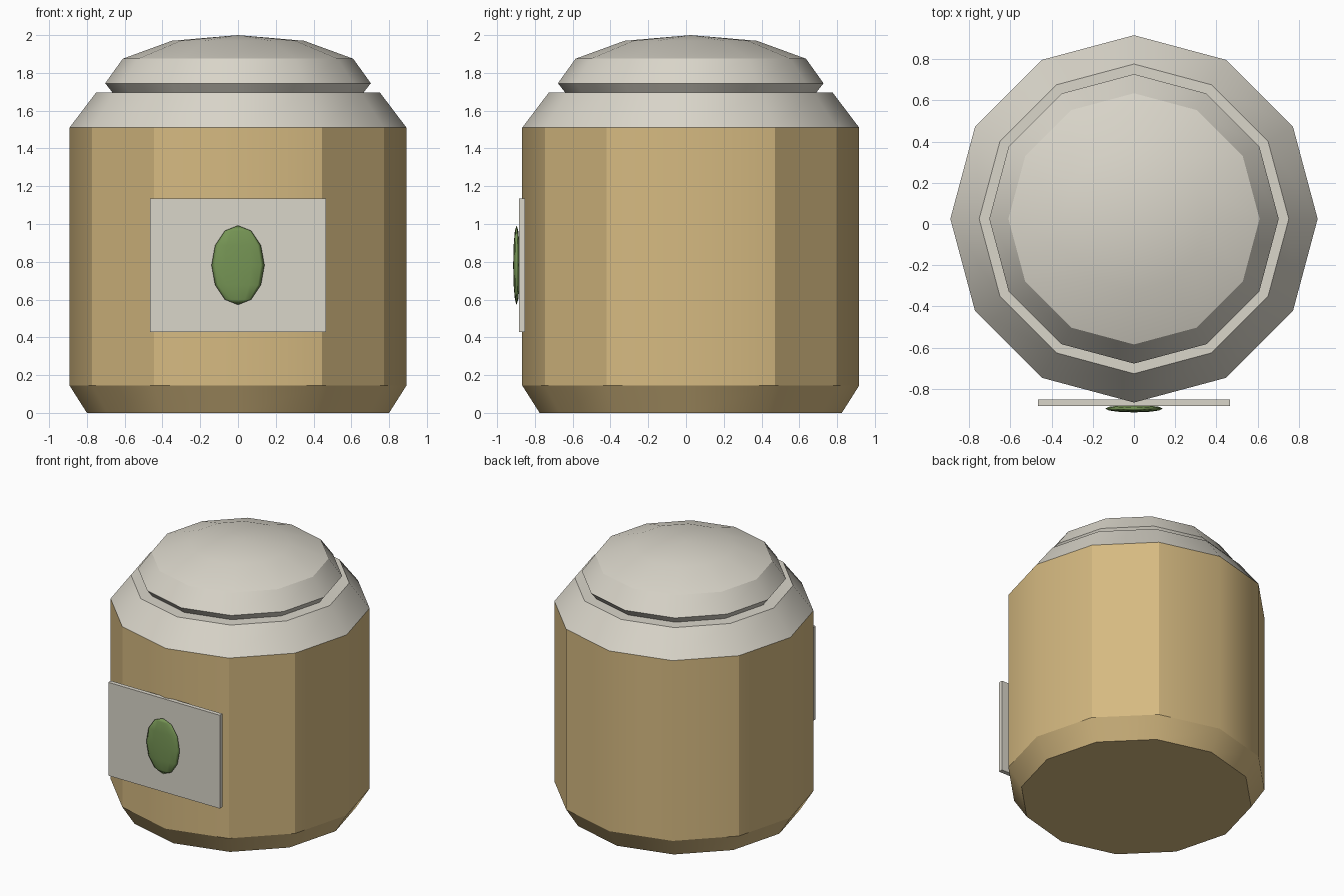
import bpy, bmesh, math
from mathutils import Matrix

cube = bpy.data.objects.get("Cube")
if cube:
    bpy.data.objects.remove(cube)

SIDES = 12
CENTRE_Y = 0.025


def material(name, color):
    mat = bpy.data.materials.new(name)
    mat.use_nodes = True
    mat.diffuse_color = (*color, 1)
    mat.node_tree.nodes["Principled BSDF"].inputs["Base Color"].default_value = (*color, 1)
    return mat


cream = material("cream", (0.70, 0.67, 0.59))
tan = material("tan", (0.67, 0.49, 0.22))
green = material("green", (0.18, 0.30, 0.09))


def finish(name, bm, mats, location):
    mesh = bpy.data.meshes.new(name)
    bm.to_mesh(mesh)
    bm.free()
    for mat in mats:
        mesh.materials.append(mat)
    obj = bpy.data.objects.new(name, mesh)
    obj.location = location
    bpy.context.collection.objects.link(obj)
    return obj


def soft_edge(edge):
    """Keep only selected wall corners soft, and shallow bends everywhere."""
    a, b = (v.co for v in edge.verts)
    upright = abs(a.z - b.z) > 1
    if upright:
        angle = round(math.degrees(math.atan2(a.y, a.x)))
        return angle % 90 == 0 or angle == 120
    return edge.calc_face_angle(0) < math.radians(30)


def turned(name, profile, mats):
    """Revolve a radius/height profile into a faceted closed form."""
    bm = bmesh.new()
    rings = []
    for r, z in profile:
        if r == 0:
            rings.append([bm.verts.new((0, 0, z))] * SIDES)
        else:
            angles = [math.tau * i / SIDES for i in range(SIDES)]
            rings.append([bm.verts.new((r * math.cos(a), r * math.sin(a), z)) for a in angles])
    bm.faces.new(rings[0][::-1])
    for low, high in zip(rings, rings[1:]):
        for i in range(SIDES):
            j = (i + 1) % SIDES
            corners = dict.fromkeys((low[i], low[j], high[j], high[i]))
            bm.faces.new(list(corners))
    bm.normal_update()
    for face in bm.faces:
        face.smooth = True
    for edge in bm.edges:
        edge.smooth = soft_edge(edge)
    # The second material covers the shoulder above the wall
    if len(mats) > 1:
        for face in bm.faces:
            face.material_index = int(face.calc_center_median().z > 1.52)
    return finish(name, bm, mats, (0, CENTRE_Y, 0))


# Jar body with chamfered foot and sloping shoulder
turned("jar_body", [(0.80, 0), (0.892, 0.145), (0.892, 1.51), (0.752, 1.695), (0, 1.695)],
       [tan, cream])

# Domed lid with undercut rim
turned("lid", [(0.66, 1.69), (0.703, 1.745), (0.61, 1.875), (0.35, 1.97), (0, 2.0)], [cream])

# Label plate on the front
bm = bmesh.new()
bmesh.ops.create_cube(bm, size=1, matrix=Matrix.Diagonal((0.934, 0.032, 0.706, 1)))
finish("label_plate", bm, [cream], (0, -0.869, 0.782))

# Oval badge on the label
bm = bmesh.new()
bmesh.ops.create_uvsphere(bm, u_segments=12, v_segments=6, radius=1,
                          matrix=Matrix.Diagonal((0.14, 0.018, 0.21, 1)))
for face in bm.faces:
    face.smooth = True
finish("oval_badge", bm, [green], (0, -0.897, 0.782))
